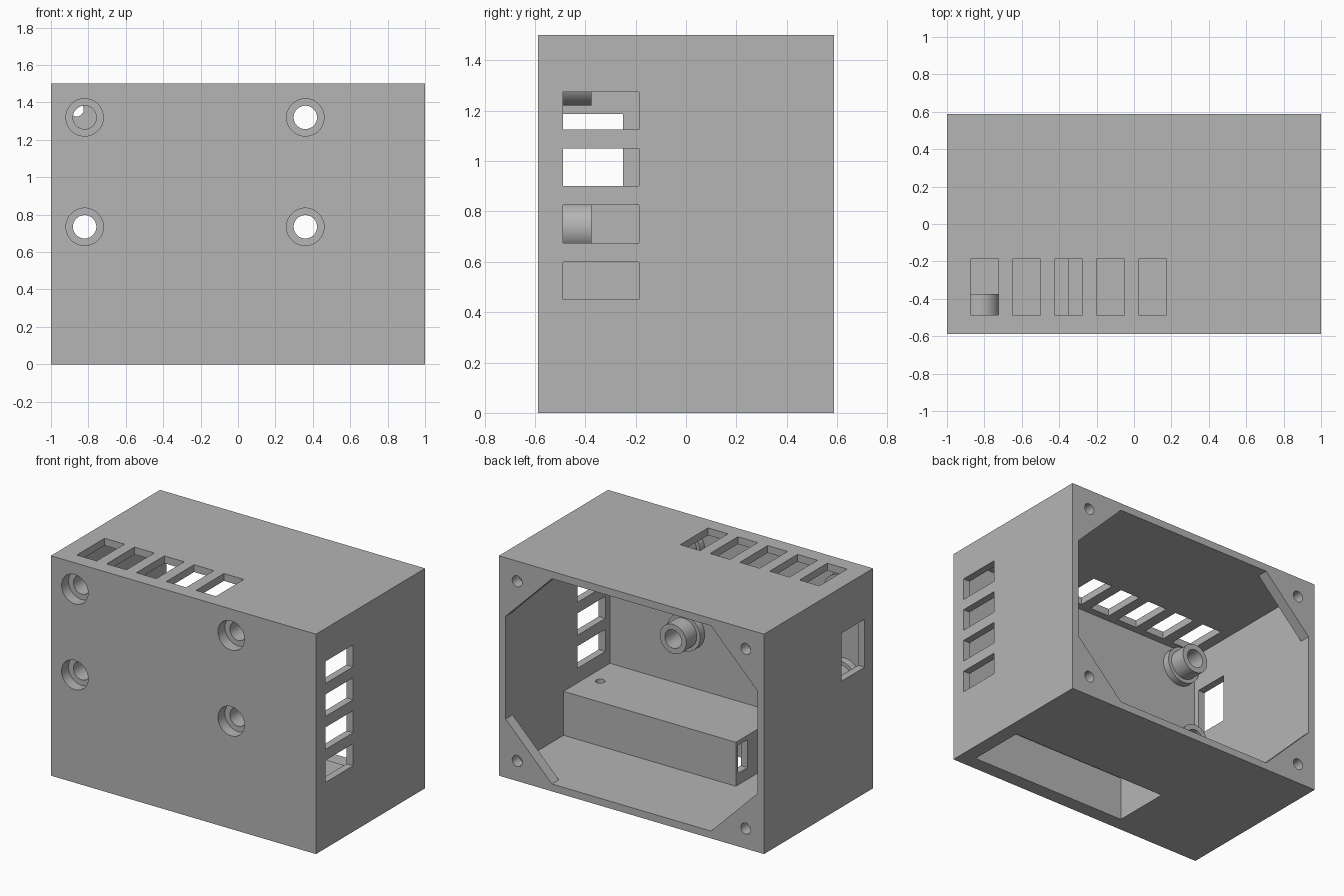
import bpy, bmesh, math
from mathutils import Matrix, Vector

if "Cube" in bpy.data.objects:
    bpy.data.objects.remove(bpy.data.objects["Cube"], do_unlink=True)

grey = bpy.data.materials.new("plain_grey")
grey.use_nodes = True
grey.diffuse_color = (0.46, 0.46, 0.46, 1)
grey.node_tree.nodes["Principled BSDF"].inputs["Base Color"].default_value = grey.diffuse_color

FRONT, BACK = -0.5875, 0.5875
WALL = 0.05
TOP = 1.5
INNER_FRONT = FRONT + WALL
SLOT_FRONT = FRONT + 0.1


def finish(name, bm):
    bmesh.ops.recalc_face_normals(bm, faces=bm.faces)
    mesh = bpy.data.meshes.new(name)
    bm.to_mesh(mesh)
    bm.free()
    obj = bpy.data.objects.new(name, mesh)
    obj.data.materials.append(grey)
    bpy.context.collection.objects.link(obj)
    return obj


def box(name, x, y, z):
    """Box from (low, high) ranges."""
    bm = bmesh.new()
    bmesh.ops.create_cube(bm, size=1)
    for v in bm.verts:
        v.co = [(r[0] + r[1]) / 2 + c * (r[1] - r[0]) for c, r in zip(v.co, (x, y, z))]
    return finish(name, bm)


def rod(radius, low, high, axis):
    """Cylinder cutter between two points along axis 'Y' or 'Z'."""
    bm = bmesh.new()
    turn = Matrix.Rotation(math.pi / 2, 4, 'X') if axis == 'Y' else Matrix()
    low, high = Vector(low), Vector(high)
    bmesh.ops.create_cone(bm, cap_ends=True, segments=48, radius1=radius, radius2=radius,
                          depth=(high - low).length,
                          matrix=Matrix.Translation((low + high) / 2) @ turn)
    return finish("rod_cutter", bm)


def cut(target, cutter):
    """Subtract the cutter and throw it away."""
    cutter.hide_render = True
    mod = target.modifiers.new("cut", 'BOOLEAN')
    mod.operation = 'DIFFERENCE'
    mod.solver = 'EXACT'
    mod.object = cutter
    bpy.context.view_layer.objects.active = target
    bpy.ops.object.modifier_apply(modifier=mod.name)
    bpy.data.objects.remove(cutter, do_unlink=True)


def octagon_prism(half_x, low, high, chamfer, y0, y1):
    bm = bmesh.new()
    mid, half_z = (low + high) / 2, (high - low) / 2
    ring = []
    for sx, sz in ((1, 1), (-1, 1), (-1, -1), (1, -1)):
        pair = [(sx * half_x, mid + sz * (half_z - chamfer)),
                (sx * (half_x - chamfer), mid + sz * half_z)]
        ring += pair if sx * sz > 0 else pair[::-1]
    face = bm.faces.new([bm.verts.new((x, y0, z)) for x, z in ring])
    side = bmesh.ops.extrude_face_region(bm, geom=[face])
    moved = [v for v in side["geom"] if isinstance(v, bmesh.types.BMVert)]
    bmesh.ops.translate(bm, verts=moved, vec=(0, y1 - y0, 0))
    return finish("mouth_cutter", bm)


def pocket():
    return box("pocket_cutter", (-0.3, 0.9), (SLOT_FRONT, -0.0875), (-0.1, 0.3))


# Hollow case, with a chamfered mouth that leaves four corner plates
case = box("case", (-1, 1), (FRONT, BACK), (0, TOP))
cut(case, box("cavity", (-0.95, 0.95), (INNER_FRONT, BACK - 0.075), (WALL, TOP - WALL)))
cut(case, octagon_prism(0.95, WALL, TOP - WALL, 0.35, 0.4, 0.7))

# Screw holes in the corner plates
for x in (-0.8625, 0.8625):
    for z in (0.1375, TOP - 0.1375):
        cut(case, rod(0.0375, (x, 0.45, z), (x, 0.65, z), 'Y'))

# Vent slots in the top and one side
for i in range(5):
    x = -0.875 + 0.225 * i
    cut(case, box("vent", (x, x + 0.15), (SLOT_FRONT, -0.1875), (1.43, 1.6)))
for i in range(4):
    z = 0.45 + 0.225 * i
    cut(case, box("vent", (0.93, 1.1), (SLOT_FRONT, -0.1875), (z, z + 0.15)))

# Window in the other side, and pocket opening in the floor
cut(case, box("window", (-1.1, -0.93), (-0.4975, -0.25), (0.86, 1.1875)))
cut(case, pocket())

# Compartment over the floor pocket, with cable openings
compartment = box("compartment", (-0.35, 0.95), (INNER_FRONT, -0.0375), (WALL, 0.35))
cut(compartment, pocket())
cut(compartment, box("cable_slot", (-0.4, -0.28), (-0.1625, -0.0625), (0.13, 0.32)))
cut(compartment, rod(0.03, (0.85, -0.29, 0.25), (0.85, -0.29, 0.45), 'Z'))
parts = [case, compartment]

# Collared standoffs behind the counterbored front holes
PROFILE = [(0.0625, FRONT + 0.075), (0.0625, -0.375), (0.1, -0.375), (0.1, SLOT_FRONT),
           (0.125, SLOT_FRONT), (0.125, INNER_FRONT), (0.1, INNER_FRONT), (0.1, FRONT + 0.075)]
for side, x in (("right", -0.82), ("left", 0.36)):
    for level, z in (("lower", 0.735), ("upper", 1.32)):
        cut(case, rod(0.1, (x, FRONT - 0.1, z), (x, INNER_FRONT + 0.02, z), 'Y'))
        bm = bmesh.new()
        verts = [bm.verts.new((x + r, y, z)) for r, y in PROFILE]
        edges = [bm.edges.new((verts[i - 1], verts[i])) for i in range(len(verts))]
        bmesh.ops.spin(bm, geom=verts + edges, cent=(x, 0, z), axis=(0, 1, 0),
                       angle=math.tau, steps=48)
        bmesh.ops.remove_doubles(bm, verts=bm.verts, dist=0.0001)
        parts.append(finish(f"{level}_{side}_standoff", bm))

# Smooth the round walls, keep the corners sharp
for obj in parts:
    bpy.ops.object.select_all(action='DESELECT')
    obj.select_set(True)
    bpy.context.view_layer.objects.active = obj
    bpy.ops.object.shade_smooth_by_angle(angle=math.radians(30))
